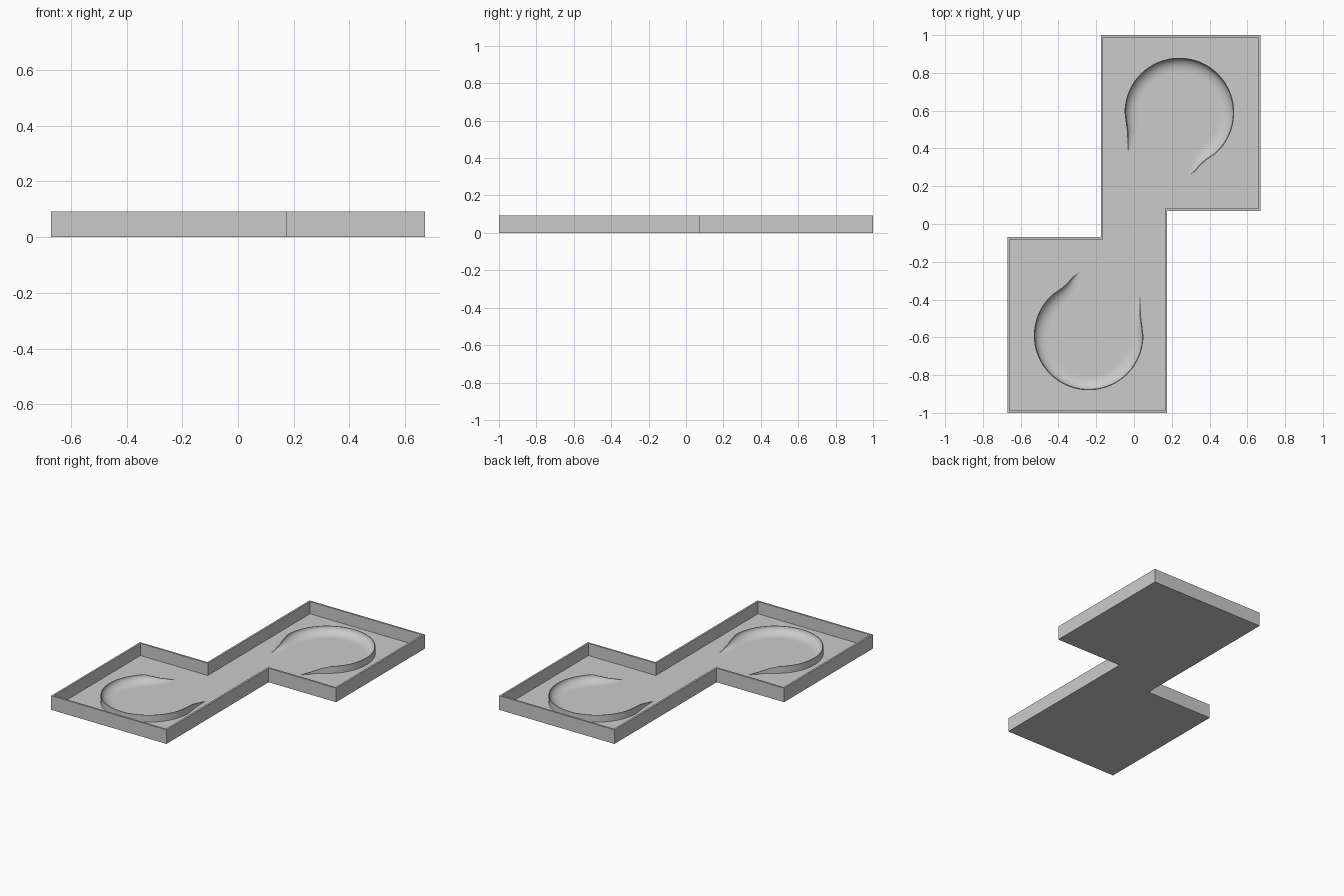
import bpy, bmesh, math
from mathutils import Vector

cube = bpy.data.objects.get("Cube")
if cube:
    bpy.data.objects.remove(cube, do_unlink=True)

HEIGHT, WALL, FLOOR = 0.093, 0.012, 0.012
BANK_H, BANK_W = 0.046, 0.07

grey = bpy.data.materials.new("plain grey")
grey.use_nodes = True
grey.diffuse_color = (0.6, 0.6, 0.6, 1)
grey.node_tree.nodes["Principled BSDF"].inputs["Base Color"].default_value = (0.6, 0.6, 0.6, 1)


def add_object(name, bm):
    bmesh.ops.recalc_face_normals(bm, faces=bm.faces)
    mesh = bpy.data.meshes.new(name)
    bm.to_mesh(mesh)
    bm.free()
    obj = bpy.data.objects.new(name, mesh)
    obj.data.materials.append(grey)
    bpy.context.collection.objects.link(obj)
    return obj


def bridge(bm, r, s):
    for k in range(len(r)):
        n = (k + 1) % len(r)
        bm.faces.new((r[k], r[n], s[n], s[k]))


def make_tray():
    # Stepped outline, shrunk by w: one half, turned half a circle for the rest
    def outline(bm, w, z):
        half = [(0.176 - w, w - 1), (0.176 - w, 0.07 + w), (0.67 - w, 0.07 + w), (0.67 - w, 1 - w)]
        return [bm.verts.new((x, y, z)) for x, y in half + [(-x, -y) for x, y in half]]

    # Underside, outer wall, rim, inner wall and sunken floor
    bm = bmesh.new()
    rings = [outline(bm, w, z) for w, z in ((0, 0), (0, HEIGHT), (WALL, HEIGHT), (WALL, FLOOR))]
    for r, s in zip(rings, rings[1:]):
        bridge(bm, r, s)
    bm.faces.new(rings[0])
    bm.faces.new(rings[-1])
    add_object("tray", bm)


def make_bank(name, turn):
    # Rim path: straight lead-in, round bend, straight lead-out, with height factors
    cx, cy, radius = 0.24, 0.59, 0.29
    path = [(-0.035, 0.39, 0.01), (-0.035, 0.44, 0.25), (-0.037, 0.49, 0.55), (-0.044, 0.54, 0.85)]
    steps = 64
    for i in range(steps + 1):
        a = math.radians(180 - 230 * i / steps)
        path.append((cx + radius * math.cos(a), cy + radius * math.sin(a), 1))
    path += [(0.385, 0.34, 0.75), (0.355, 0.315, 0.5), (0.325, 0.28, 0.25), (0.29, 0.245, 0.01)]

    # Sweep a vertical back and a concave inner slope along the path
    bm = bmesh.new()
    rings = []
    for i, (x, y, f) in enumerate(path):
        before, after = path[max(i - 1, 0)], path[min(i + 1, len(path) - 1)]
        t = Vector((after[0] - before[0], after[1] - before[1])).normalized()
        inward = Vector((t.y, -t.x))
        profile = [(0, -0.001), (0, BANK_H * f)]
        for k in range(11):
            a = math.pi / 2 * (1 - k / 10)
            w = BANK_W * math.sqrt(f)
            profile.append((0.004 + w * (1 - math.sin(a)), BANK_H * f * (1 - math.cos(a))))
        ring = []
        for d, z in profile:
            p = Vector((x, y)) + inward * d
            ring.append(bm.verts.new((p.x * turn, p.y * turn, FLOOR + z)))
        rings.append(ring)
    for r, s in zip(rings, rings[1:]):
        bridge(bm, r, s)
    bm.faces.new(rings[0])
    bm.faces.new(rings[-1])
    obj = add_object(name, bm)
    bpy.ops.object.select_all(action="DESELECT")
    obj.select_set(True)
    bpy.context.view_layer.objects.active = obj
    bpy.ops.object.shade_smooth_by_angle(angle=math.radians(35))


make_tray()
make_bank("back_banked_curve", 1)
make_bank("front_banked_curve", -1)
